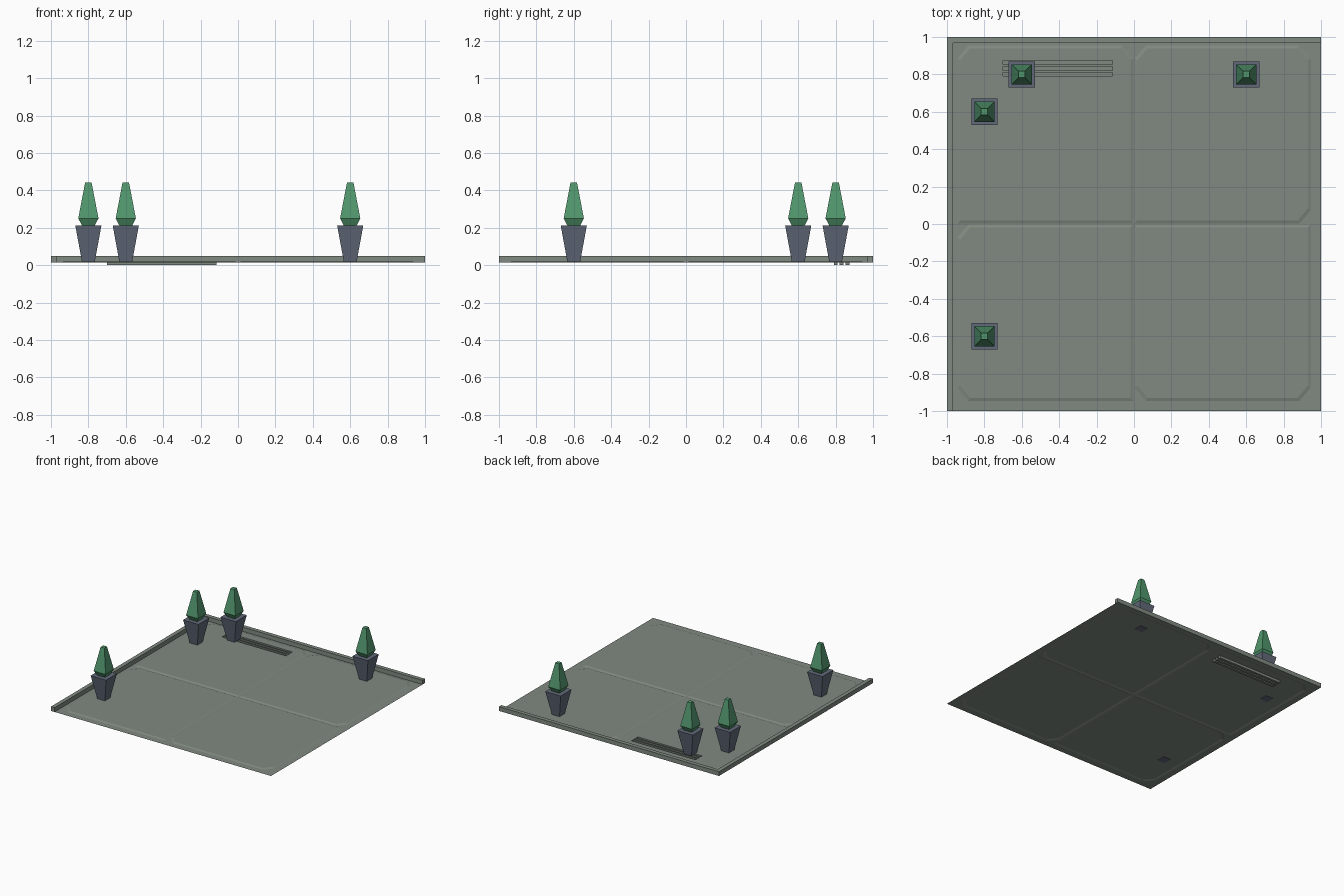
import bpy, bmesh

if "Cube" in bpy.data.objects:
    bpy.data.objects.remove(bpy.data.objects["Cube"])


def material(name, rgb):
    m = bpy.data.materials.new(name)
    m.diffuse_color = (*rgb, 1)
    m.use_nodes = True
    m.node_tree.nodes["Principled BSDF"].inputs["Base Color"].default_value = m.diffuse_color
    return m


STONE = material("grey green stone", (0.22, 0.255, 0.22))
POT = material("slate pot", (0.12, 0.14, 0.19))
LEAF = material("leaf green", (0.085, 0.31, 0.155))


def finish(bm, name, mat):
    me = bpy.data.meshes.new(name)
    bm.to_mesh(me)
    bm.free()
    me.materials.append(mat)
    ob = bpy.data.objects.new(name, me)
    bpy.context.collection.objects.link(ob)
    return ob


def ring(bm, pts, z):
    vs = [bm.verts.new((x, y, z)) for x, y in pts]
    for a, b in zip(vs, vs[1:] + vs[:1]):
        bm.edges.new((a, b))
    return vs


def ring_edges(bm, vs):
    return [bm.edges.get((a, b)) for a, b in zip(vs, vs[1:] + vs[:1])]


def bridge(bm, lo, hi):
    n = len(lo)
    for i in range(n):
        j = (i + 1) % n
        bm.faces.new((lo[i], lo[j], hi[j], hi[i]))


def fill(bm, rings):
    edges = [e for r in rings for e in ring_edges(bm, r)]
    bmesh.ops.triangle_fill(bm, edges=edges, use_beauty=True, normal=(0, 0, 1))


def rect(x0, x1, y0, y1):
    return [(x0, y0), (x1, y0), (x1, y1), (x0, y1)]


def panel(x0, x1, y0, y1, cuts, d=0.0):
    """Rectangle inset by d, with chosen corners chamfered (BL, BR, TR, TL)."""
    c, e = 0.06 - 0.4 * d, 0.07 - 0.4 * d
    x0, x1, y0, y1 = x0 + d, x1 - d, y0 + d, y1 - d
    corners = [[(x0, y0 + e), (x0 + c, y0)], [(x1 - c, y0), (x1, y0 + e)],
               [(x1, y1 - e), (x1 - c, y1)], [(x0 + c, y1), (x0, y1 - e)]]
    sharp = rect(x0, x1, y0, y1)
    pts = []
    for i in range(4):
        pts += corners[i] if cuts[i] else [sharp[i]]
    return pts


# paved floor: thin sheet with four slightly raised bevelled panels
BASE, TOP = 0.015, 0.02
bm = bmesh.new()
outer = ring(bm, rect(-1, 1, -1, 1), BASE)
specs = [(-0.945, -0.003, 0.003, 0.955, (0, 0, 1, 1)),
         (0.003, 0.945, 0.003, 0.955, (0, 1, 1, 1)),
         (-0.945, -0.003, -0.945, -0.003, (1, 0, 0, 1)),
         (0.003, 0.945, -0.945, -0.003, (1, 1, 0, 0))]
base_rings, top_rings = [outer], []
for x0, x1, y0, y1, cuts in specs:
    lo = ring(bm, panel(x0, x1, y0, y1, cuts), BASE)
    hi = ring(bm, panel(x0, x1, y0, y1, cuts, 0.016), TOP)
    bridge(bm, lo, hi)
    base_rings.append(lo)
    top_rings.append([hi])
# drain slots sunk in the back left panel
for y0, y1 in ((0.79, 0.81), (0.822, 0.842), (0.854, 0.874)):
    r = rect(-0.7, -0.115, y0, y1)
    hi, lo = ring(bm, r, TOP), ring(bm, r, 0.0)
    bridge(bm, lo, hi)
    bm.faces.new(lo)
    top_rings[0].append(hi)
fill(bm, base_rings)
for rings in top_rings:
    fill(bm, rings)
bmesh.ops.recalc_face_normals(bm, faces=bm.faces[:])
if sum(f.normal.z * f.calc_area() for f in bm.faces) < 0:
    bmesh.ops.reverse_faces(bm, faces=bm.faces[:])
finish(bm, "paved_floor", STONE)

# L-shaped kerb along the left and back edges
bm = bmesh.new()
k = 0.967
ell = [(-1, -1), (-k, -1), (-k, k), (1, k), (1, 1), (-1, 1)]
lo, hi = ring(bm, ell, BASE), ring(bm, ell, 0.05)
bridge(bm, lo, hi)
bm.faces.new(lo[::-1])
bm.faces.new(hi)
finish(bm, "kerb", STONE)


def stack(name, x, y, levels, mat):
    """Square column through (half width, height) levels."""
    bm = bmesh.new()
    rings = [ring(bm, rect(x - w, x + w, y - w, y + w), z) for w, z in levels]
    for a, b in zip(rings, rings[1:]):
        bridge(bm, a, b)
    bm.faces.new(rings[0][::-1])
    bm.faces.new(rings[-1])
    finish(bm, name, mat)


# potted shrubs
for i, (x, y) in enumerate([(-0.8, -0.6), (-0.8, 0.6), (-0.6, 0.8), (0.6, 0.8)]):
    stack(f"pot_{i + 1}", x, y, [(0.034, 0.017), (0.07, 0.213)], POT)
    stack(f"shrub_{i + 1}", x, y, [(0.032, 0.208), (0.054, 0.25), (0.017, 0.443)], LEAF)
